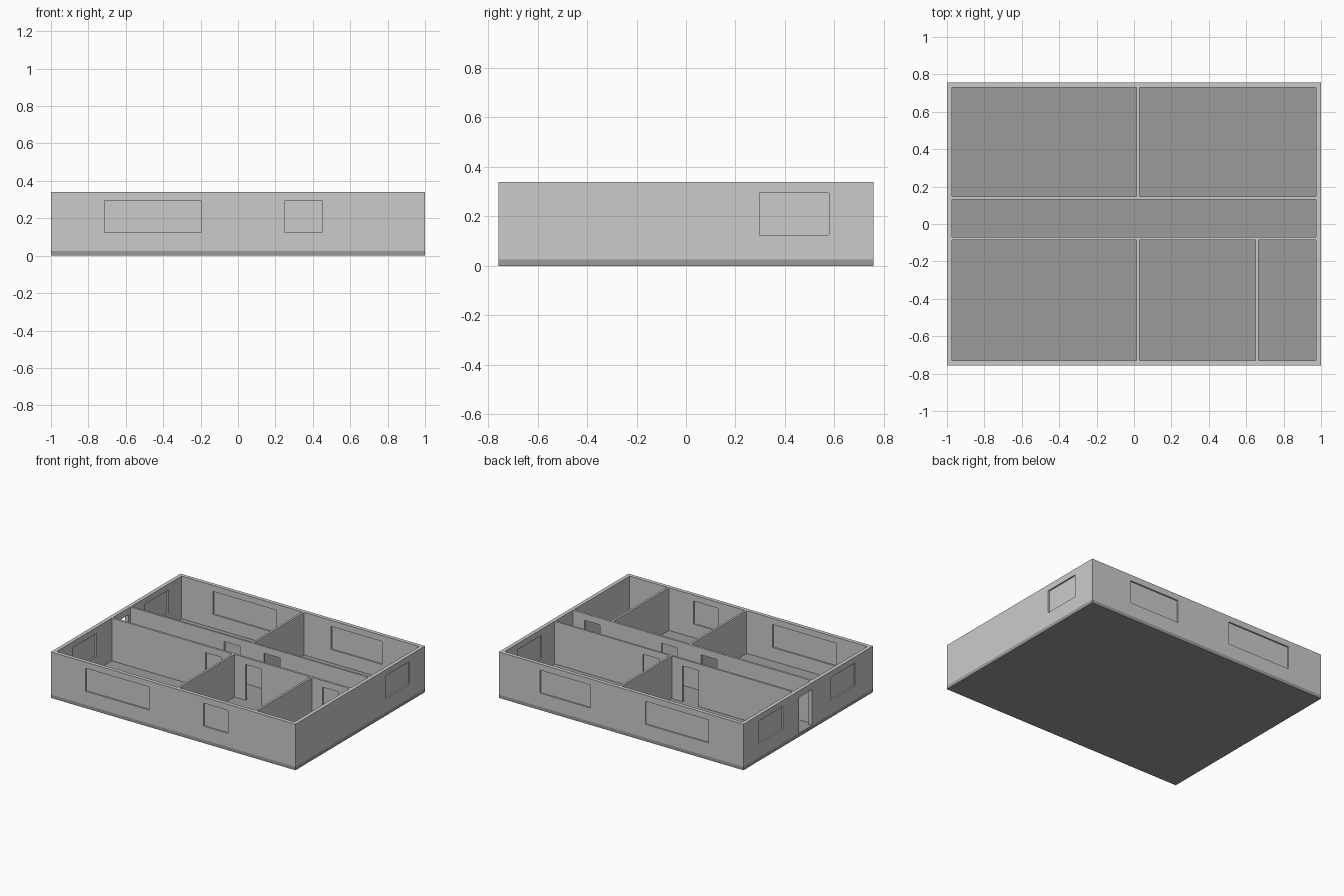
import bpy, bmesh
from mathutils import Matrix, Vector

if "Cube" in bpy.data.objects:
    bpy.data.objects.remove(bpy.data.objects["Cube"])

HX, HY = 1.0, 0.757            # outer half sizes
SLAB, TOP = 0.025, 0.34        # floor top, wall top
T = 0.028                      # outer wall thickness
IX, IY = HX - T, HY - T
SILL, HEAD, DOOR_HEAD = 0.125, 0.295, 0.29


def boxes(name, spans):
    """One object made of boxes given as (x0, x1, y0, y1, z0, z1)."""
    bm = bmesh.new()
    for x0, x1, y0, y1, z0, z1 in spans:
        centre = Vector(((x0 + x1) / 2, (y0 + y1) / 2, (z0 + z1) / 2))
        size = Matrix.Diagonal((x1 - x0, y1 - y0, z1 - z0, 1))
        bmesh.ops.create_cube(bm, size=1, matrix=Matrix.Translation(centre) @ size)
    mesh = bpy.data.meshes.new(name)
    bm.to_mesh(mesh)
    bm.free()
    obj = bpy.data.objects.new(name, mesh)
    bpy.context.collection.objects.link(obj)
    return obj


def across(axis, pos, a, b, half, z0, z1):
    """Box spanning a..b along a wall that sits at pos on the given axis."""
    if axis == 'x':
        return (pos - half, pos + half, a, b, z0, z1)
    return (a, b, pos - half, pos + half, z0, z1)


# Floor slab
slab = boxes("floor_slab", [(-HX, HX, -HY, HY, 0, SLAB)])
dark = bpy.data.materials.new("dark_floor")
dark.diffuse_color = (0.33, 0.33, 0.33, 1)
dark.use_nodes = True
dark.node_tree.nodes["Principled BSDF"].inputs["Base Color"].default_value = dark.diffuse_color
slab.data.materials.append(dark)

# Rooms hollowed out of the wall block: two at the back, corridor, three in front
rooms = [
    (-IX, 0.014, 0.146, IY), (0.03, IX, 0.146, IY),
    (-IX, IX, -0.069, 0.132),
    (-IX, 0.014, -IY, -0.085), (0.03, 0.65, -IY, -0.085), (0.666, IX, -IY, -0.085),
]
room_cut = boxes("room_cutter", [(*r, -0.1, 0.5) for r in rooms])

# Doors and windows: (wall axis, wall position, start, end)
doors = [('x', -HX + T / 2, -0.045, 0.108)]
doors += [('y', -0.077, c - 0.065, c + 0.065) for c in (-0.14, 0.185, 0.815)]
doors += [('y', 0.139, c - 0.065, c + 0.065) for c in (-0.14, 0.185)]
wy, wx = HY - T / 2, HX - T / 2
windows = {
    "front_left": ('y', -wy, -0.715, -0.197),
    "front_right": ('y', -wy, 0.25, 0.45),
    "back_left": ('y', wy, -0.715, -0.197),
    "back_right": ('y', wy, 0.25, 0.665),
    "side_left_rear": ('x', -wx, 0.297, 0.577),
    "side_left_front": ('x', -wx, -0.547, -0.267),
    "side_right_rear": ('x', wx, 0.297, 0.577),
}
opening_cut = boxes("opening_cutter",
                    [across(*d, 0.03, -0.05, DOOR_HEAD) for d in doors] +
                    [across(*w, 0.03, SILL, HEAD) for w in windows.values()])

# Walls with rooms and openings cut out
walls = boxes("walls", [(-HX, HX, -HY, HY, SLAB, TOP)])
bpy.context.view_layer.objects.active = walls
for cutter in (room_cut, opening_cut):
    mod = walls.modifiers.new(cutter.name, 'BOOLEAN')
    mod.operation = 'DIFFERENCE'
    mod.solver = 'EXACT'
    mod.object = cutter
    cutter.hide_render = True
    bpy.ops.object.modifier_apply(modifier=mod.name)
    bpy.data.objects.remove(cutter)

# Thin panes in the middle of each window opening
for name, w in windows.items():
    boxes("window_pane_" + name, [across(*w, 0.003, SILL, HEAD)])
